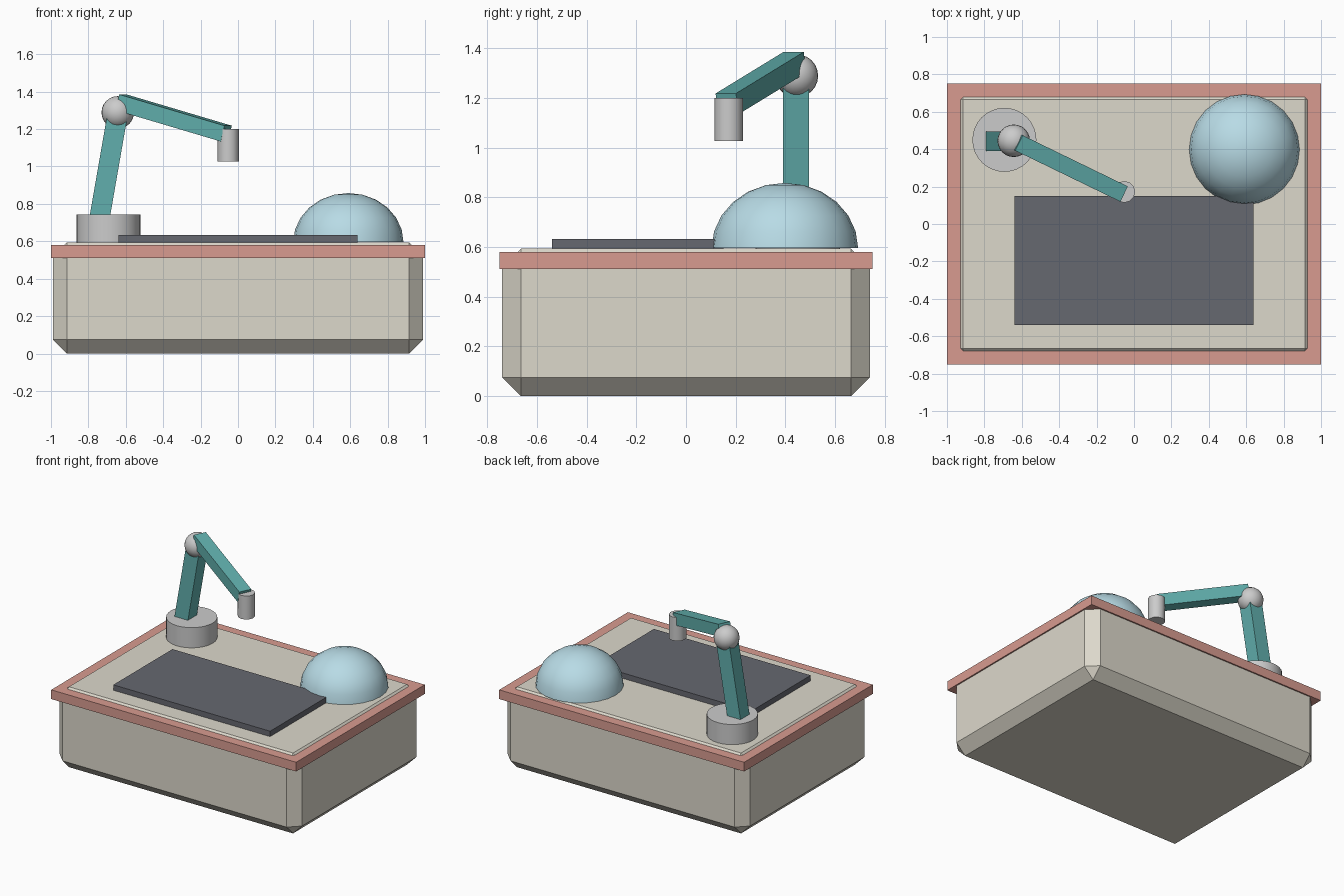
import bpy, bmesh, math
from mathutils import Vector, Matrix

if "Cube" in bpy.data.objects:
    bpy.data.objects.remove(bpy.data.objects["Cube"])


def material(name, rgb):
    m = bpy.data.materials.new(name)
    m.diffuse_color = (*rgb, 1)
    m.use_nodes = True
    m.node_tree.nodes["Principled BSDF"].inputs["Base Color"].default_value = m.diffuse_color
    return m


CREAM = material("cream", (0.72, 0.69, 0.60))
CORAL = material("coral", (0.69, 0.33, 0.28))
TEAL = material("teal", (0.12, 0.43, 0.42))
SKY = material("sky", (0.48, 0.71, 0.79))
SLATE = material("slate", (0.133, 0.138, 0.162))


def finish(name, bm, mat=None, smooth=False):
    mesh = bpy.data.meshes.new(name)
    bm.to_mesh(mesh)
    bm.free()
    ob = bpy.data.objects.new(name, mesh)
    bpy.context.collection.objects.link(ob)
    if mat:
        mesh.materials.append(mat)
    if smooth:
        bpy.ops.object.select_all(action='DESELECT')
        ob.select_set(True)
        bpy.context.view_layer.objects.active = ob
        bpy.ops.object.shade_smooth_by_angle(angle=math.radians(40))
    return ob


def box(name, lo, hi, mat, chamfer=0):
    lo, hi = Vector(lo), Vector(hi)
    bm = bmesh.new()
    bmesh.ops.create_cube(bm, size=1, matrix=Matrix.Translation((lo + hi) / 2)
                          @ Matrix.Diagonal((*(hi - lo), 1)))
    if chamfer:
        bmesh.ops.bevel(bm, geom=bm.edges[:], offset=chamfer, segments=1,
                        affect='EDGES', profile=0.5)
    return finish(name, bm, mat)


def beam(name, a, b, width, height, mat):
    # square bar from a to b: width stays level, height lies in the vertical plane
    a, b = Vector(a), Vector(b)
    x = (b - a).normalized()
    y = Vector((0, 0, 1)).cross(x).normalized()
    rot = Matrix((x, y, x.cross(y))).transposed().to_4x4()
    bm = bmesh.new()
    bmesh.ops.create_cube(bm, size=1, matrix=Matrix.Translation((a + b) / 2) @ rot
                          @ Matrix.Diagonal(((b - a).length, width, height, 1)))
    return finish(name, bm, mat)


def cylinder(name, x, y, z0, z1, r, sides):
    bm = bmesh.new()
    bmesh.ops.create_cone(bm, cap_ends=True, segments=sides, radius1=r, radius2=r,
                          depth=z1 - z0,
                          matrix=Matrix.Translation((x, y, (z0 + z1) / 2)))
    return finish(name, bm, smooth=True)


# Chamfered housing with its rim and control panel
box("housing", (-0.99, -0.74, 0), (0.99, 0.74, 0.593), CREAM, 0.075)
box("rim", (-1, -0.75, 0.512), (1, 0.75, 0.58), CORAL)
box("panel", (-0.64, -0.54, 0.593), (0.64, 0.15, 0.633), SLATE)

# Flattened half-sphere dome with a closed flat underside
bm = bmesh.new()
bmesh.ops.create_uvsphere(bm, u_segments=24, v_segments=12, radius=1)
cut = bmesh.ops.bisect_plane(bm, geom=bm.verts[:] + bm.edges[:] + bm.faces[:],
                             plane_co=(0, 0, 0), plane_no=(0, 0, 1), clear_inner=True)
bmesh.ops.holes_fill(bm, edges=[e for e in bm.edges if e.is_boundary])
bm.transform(Matrix.Translation((0.59, 0.398, 0.595))
             @ Matrix.Diagonal((0.295, 0.295, 0.263, 1)))
finish("dome", bm, SKY, True)

# Jointed arm
cylinder("arm_base", -0.693, 0.45, 0.593, 0.742, 0.171, 32)
beam("lower_arm", (-0.748, 0.443, 0.68), (-0.642, 0.443, 1.29), 0.105, 0.108, TEAL)
bm = bmesh.new()
bmesh.ops.create_uvsphere(bm, u_segments=24, v_segments=12, radius=0.087)
bm.transform(Matrix.Translation((-0.643, 0.445, 1.289)))
finish("elbow_joint", bm, smooth=True)
beam("upper_arm", (-0.625, 0.438, 1.343), (-0.063, 0.165, 1.176), 0.091, 0.087, TEAL)
cylinder("arm_tip", -0.052, 0.172, 1.027, 1.2, 0.058, 12)
